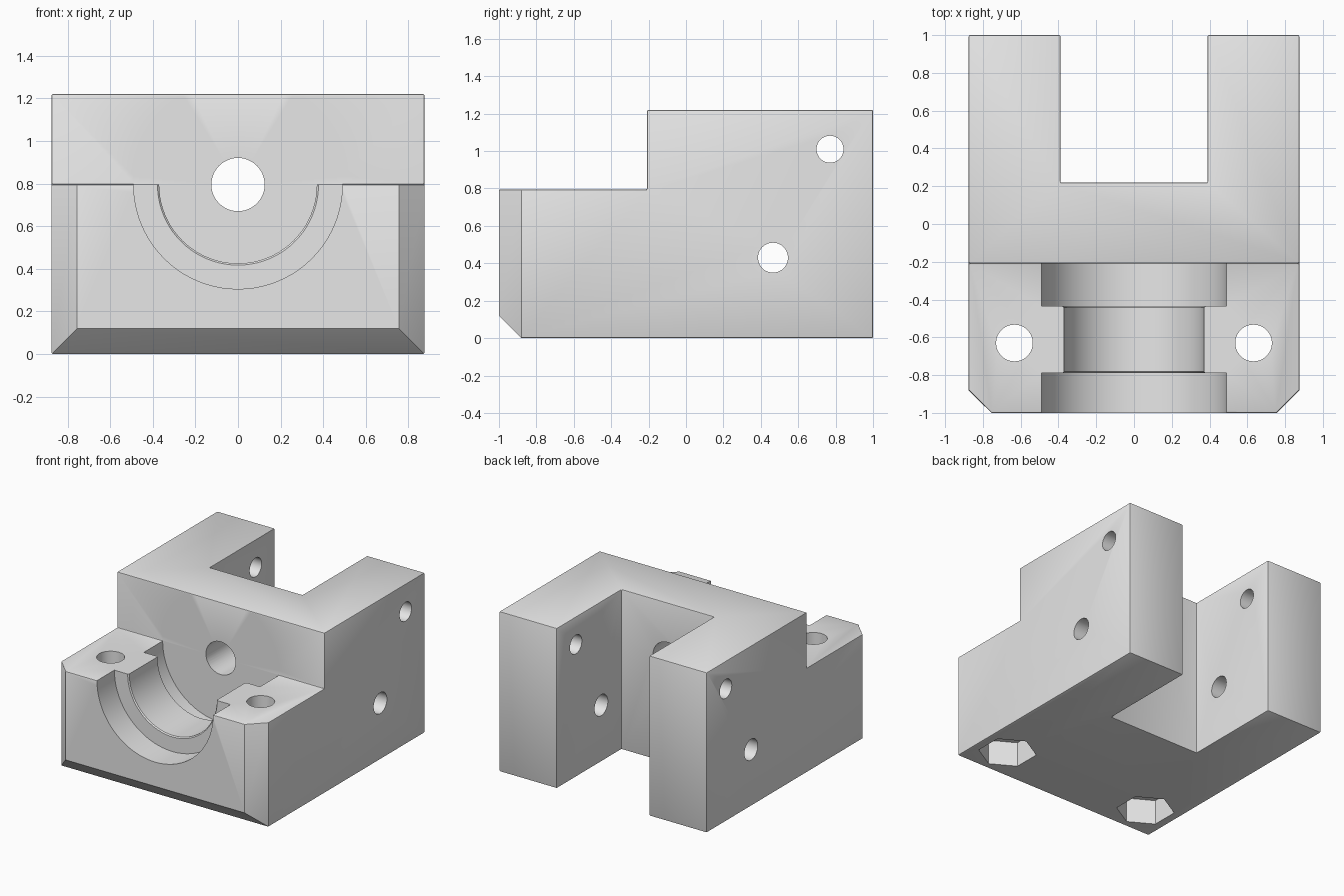
import bpy
import bmesh
from math import pi, radians
from mathutils import Matrix, Vector

default = bpy.data.objects.get("Cube")
if default:
    bpy.data.objects.remove(default, do_unlink=True)

HALF_W = 0.875      # half width in x
STEP_Y = -0.208     # front wall of the tall block
STEP_Z = 0.795      # height of the front ledge and bore axis
TOP = 1.22
CHAMFER = 0.12

grey = bpy.data.materials.new("light grey")
grey.use_nodes = True
colour = (0.8, 0.8, 0.8, 1)
grey.diffuse_color = colour
grey.node_tree.nodes["Principled BSDF"].inputs["Base Color"].default_value = colour


def make_object(name, bm):
    bmesh.ops.recalc_face_normals(bm, faces=bm.faces)
    mesh = bpy.data.meshes.new(name)
    bm.to_mesh(mesh)
    bm.free()
    obj = bpy.data.objects.new(name, mesh)
    mesh.materials.append(grey)
    bpy.context.collection.objects.link(obj)
    return obj


def apply(obj, mod):
    bpy.ops.object.select_all(action='DESELECT')
    bpy.context.view_layer.objects.active = obj
    obj.select_set(True)
    bpy.ops.object.modifier_apply(modifier=mod.name)


def cut(obj, cutter):
    cutter.hide_render = True
    mod = obj.modifiers.new("cut", 'BOOLEAN')
    mod.operation = 'DIFFERENCE'
    mod.solver = 'EXACT'
    mod.object = cutter
    apply(obj, mod)
    bpy.data.objects.remove(cutter, do_unlink=True)


def rod(name, centre, axis, radius, length, sides=48):
    bm = bmesh.new()
    turn = Vector(axis).to_track_quat('Z', 'Y').to_matrix().to_4x4()
    spin = Matrix.Rotation(pi / 2, 4, 'Z') if sides == 6 else Matrix()
    bmesh.ops.create_cone(bm, cap_ends=True, segments=sides, radius1=radius,
                          radius2=radius, depth=length,
                          matrix=Matrix.Translation(centre) @ turn @ spin)
    if sides == 6:
        # Turn the hexagon so that two corners point along y
        far = max(bm.verts, key=lambda v: v.co.y).co
        if far.y - centre[1] < radius * 0.95:
            bmesh.ops.rotate(bm, verts=bm.verts, cent=centre,
                             matrix=Matrix.Rotation(pi / 6, 3, 'Z'))
    return make_object(name, bm)


# Stepped side profile extruded across the width
bm = bmesh.new()
profile = [(-1, CHAMFER), (CHAMFER - 1, 0), (1, 0), (1, TOP),
           (STEP_Y, TOP), (STEP_Y, STEP_Z), (-1, STEP_Z)]
side = bm.faces.new([bm.verts.new((-HALF_W, y, z)) for y, z in profile])
extruded = bmesh.ops.extrude_face_region(bm, geom=[side])
bmesh.ops.translate(bm, vec=(2 * HALF_W, 0, 0),
                    verts=[g for g in extruded["geom"] if isinstance(g, bmesh.types.BMVert)])
if not any(len(f.verts) == len(profile) and f.calc_center_median().x < -0.8 for f in bm.faces):
    bmesh.ops.holes_fill(bm, edges=[e for e in bm.edges if e.is_boundary])

# Chamfered front corners
for sx in (-1, 1):
    bmesh.ops.bisect_plane(bm, geom=bm.verts[:] + bm.edges[:] + bm.faces[:],
                           plane_co=(sx * HALF_W, CHAMFER - 1, 0),
                           plane_no=(sx, -1, 0), dist=1e-5, clear_outer=True)
    bmesh.ops.holes_fill(bm, edges=[e for e in bm.edges if e.is_boundary])
body = make_object("clamp_body", bm)

# Open slot between the two rear arms
bm = bmesh.new()
bmesh.ops.create_cube(bm, size=1, matrix=Matrix.Translation((0, 1.22, 0.6))
                      @ Matrix.Diagonal((0.78, 2, 2, 1)))
cut(body, make_object("slot_cutter", bm))

# Slightly eased square edges
bevel = body.modifiers.new("eased edges", 'BEVEL')
bevel.width = 0.007
bevel.segments = 2
bevel.limit_method = 'ANGLE'
bevel.angle_limit = radians(70)
bevel.use_clamp_overlap = False
apply(body, bevel)

# Half-round cradle with a raised middle rib, turned around the y axis
WIDE, NARROW, LIP = 0.49, 0.37, 0.008
bm = bmesh.new()
bore = [(0, -1.1), (WIDE, -1.1), (WIDE, -0.79), (NARROW + LIP, -0.79),
        (NARROW, LIP - 0.79), (NARROW, -0.435 - LIP), (NARROW + LIP, -0.435),
        (WIDE, -0.435), (WIDE, STEP_Y), (0, STEP_Y)]
points = [bm.verts.new((r, y, STEP_Z)) for r, y in bore]
edges = [bm.edges.new(pair) for pair in zip(points, points[1:])]
bmesh.ops.spin(bm, geom=points + edges, cent=(0, 0, STEP_Z), axis=(0, 1, 0),
               angle=2 * pi, steps=80)
bmesh.ops.remove_doubles(bm, verts=bm.verts, dist=1e-4)
cut(body, make_object("cradle_cutter", bm))

# Central hole through the front wall into the slot
cut(body, rod("filament_hole", (0, 0, STEP_Z), (0, 1, 0), 0.125, 0.8))

# Cross holes through both arms
for y, z, radius in ((0.77, 1.01, 0.072), (0.465, 0.43, 0.08)):
    cut(body, rod("arm_hole", (0, y, z), (1, 0, 0), radius, 3))

# Vertical bolt holes with hexagonal nut pockets underneath
for sx in (-1, 1):
    cut(body, rod("bolt_hole", (sx * 0.633, -0.63, 0.5), (0, 0, 1), 0.097, 2))
    cut(body, rod("nut_pocket", (sx * 0.633, -0.63, 0), (0, 0, 1), 0.205, 0.38, 6))

# Smooth round walls, sharp flat edges
bpy.ops.object.select_all(action='DESELECT')
body.select_set(True)
bpy.context.view_layer.objects.active = body
bpy.ops.object.shade_smooth_by_angle(angle=radians(30))
